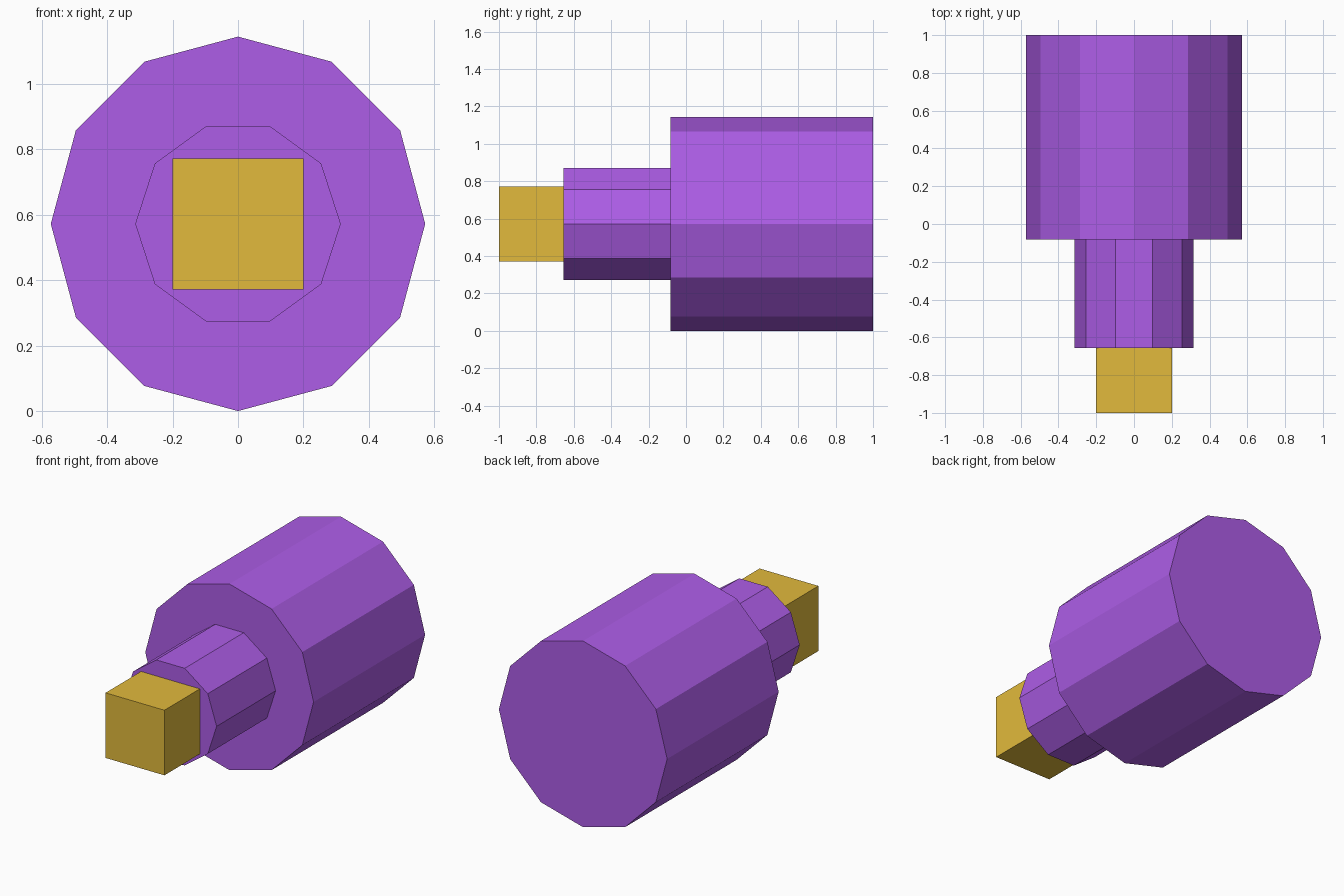
import bpy, bmesh, math

if "Cube" in bpy.data.objects:
    bpy.data.objects.remove(bpy.data.objects["Cube"])

AXIS_Z = 0.572  # height of the shared centre line


def material(name, rgb):
    mat = bpy.data.materials.new(name)
    mat.diffuse_color = (*rgb, 1)
    mat.use_nodes = True
    mat.node_tree.nodes["Principled BSDF"].inputs["Base Color"].default_value = mat.diffuse_color
    return mat


def prism(name, sides, radius, y0, y1, mat, start=0.0):
    """Flat-sided prism running along y, extruded from a regular polygon."""
    bm = bmesh.new()
    ring = []
    for i in range(sides):
        a = start + math.tau * i / sides
        ring.append(bm.verts.new((radius * math.cos(a), y0, AXIS_Z + radius * math.sin(a))))
    cap = bm.faces.new(ring)
    ext = bmesh.ops.extrude_face_region(bm, geom=[cap], use_keep_orig=True)
    moved = [g for g in ext["geom"] if isinstance(g, bmesh.types.BMVert)]
    bmesh.ops.translate(bm, verts=moved, vec=(0, y1 - y0, 0))
    bmesh.ops.recalc_face_normals(bm, faces=bm.faces)
    mesh = bpy.data.meshes.new(name)
    bm.to_mesh(mesh)
    bm.free()
    mesh.materials.append(mat)
    obj = bpy.data.objects.new(name, mesh)
    bpy.context.collection.objects.link(obj)
    return obj


purple = material("purple", (0.42, 0.11, 0.80))
gold = material("gold", (0.76, 0.49, 0.045))

# Wide rear barrel, narrower neck, square drive tip
prism("barrel", 12, 0.572, -0.083, 1.0, purple)
prism("neck", 10, 0.314, -0.656, -0.083, purple)
prism("square_tip", 4, 0.2 * math.sqrt(2), -1.0, -0.656, gold, math.pi / 4)
